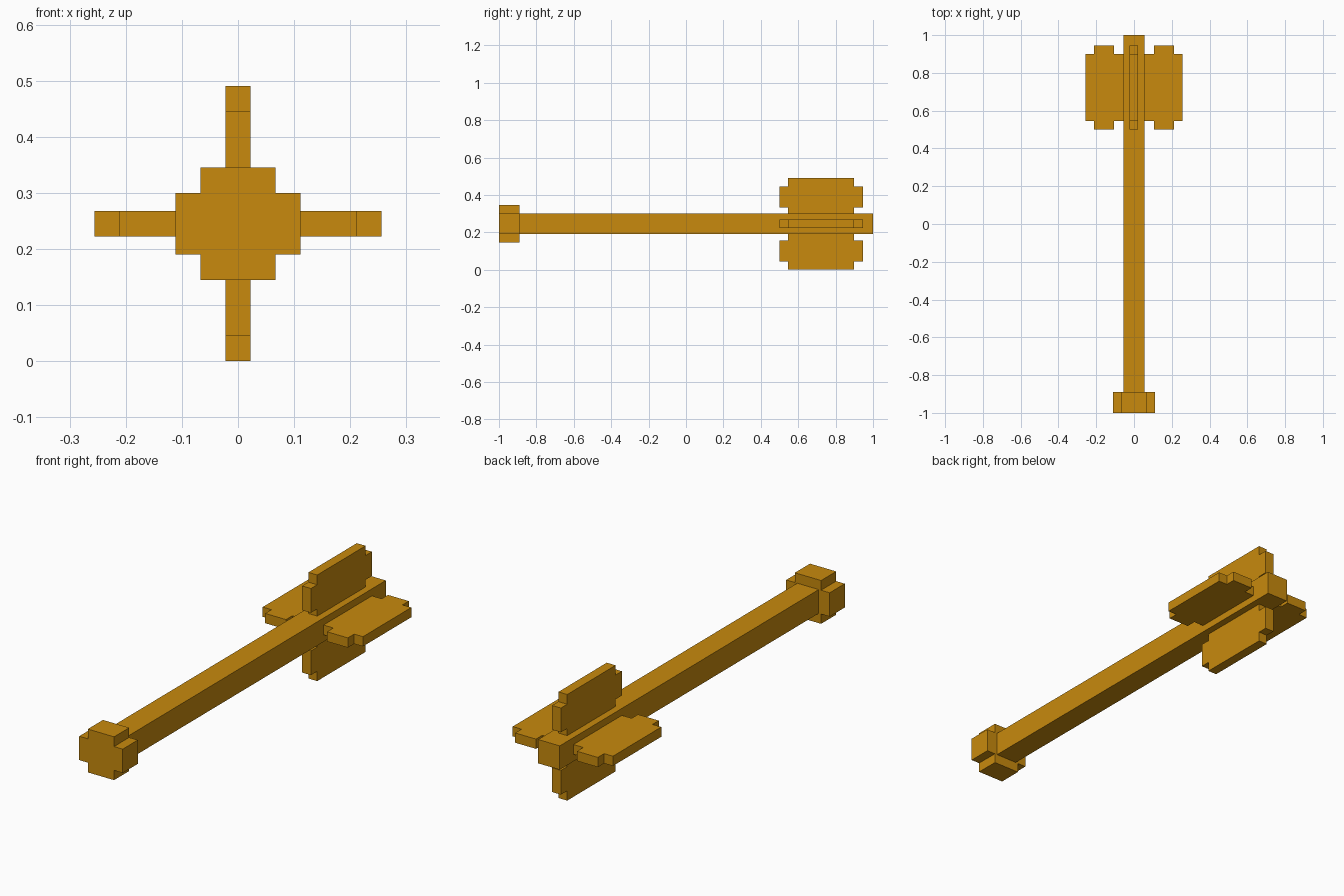
import bpy
import bmesh
from mathutils import Matrix, Vector

cube = bpy.data.objects.get("Cube")
if cube:
    bpy.data.objects.remove(cube, do_unlink=True)

# Single golden wood colour
gold = bpy.data.materials.new("golden_wood")
gold.use_nodes = True
colour = (0.58, 0.255, 0.004, 1)
gold.diffuse_color = colour
gold.node_tree.nodes["Principled BSDF"].inputs["Base Color"].default_value = colour

AXIS_Z = 0.245   # height of the shaft's centre line


def prism(name, outline, direction, matrix=Matrix()):
    """Extrude a closed outline of 3D points along a direction."""
    bm = bmesh.new()
    face = bm.faces.new([bm.verts.new(p) for p in outline])
    grown = bmesh.ops.extrude_face_region(bm, geom=[face], use_keep_orig=True)
    moved = [v for v in grown["geom"] if isinstance(v, bmesh.types.BMVert)]
    bmesh.ops.translate(bm, verts=moved, vec=Vector(direction))
    bmesh.ops.transform(bm, matrix=matrix, verts=bm.verts)
    bmesh.ops.recalc_face_normals(bm, faces=bm.faces)
    mesh = bpy.data.meshes.new(name)
    bm.to_mesh(mesh)
    bm.free()
    mesh.materials.append(gold)
    obj = bpy.data.objects.new(name, mesh)
    obj.location.z = AXIS_Z
    bpy.context.collection.objects.link(obj)
    return obj


# Square shaft
s = 0.055
prism("shaft", [(-s, -0.89, -s), (s, -0.89, -s), (s, -0.89, s), (-s, -0.89, s)],
      (0, 1.89, 0))

# Cross-shaped head: one quarter of the outline, mirrored around
wide, tall, inner = 0.111, 0.1, 0.067
quarter = [(wide, s), (inner, s), (inner, tall)]
half = quarter + [(-x, z) for x, z in reversed(quarter)]
cross = half + [(-x, -z) for x, z in half]
prism("head", [(x, -1, z) for x, z in cross], (0, 0.11, 0))


# Stepped fins: narrow root, wide middle, narrow tip
def fin(name, start, end, tip, angle):
    front, back, step = 0.5, 0.945, 0.046
    edge = [(0.05, step), (start, step), (start, 0), (end, 0), (end, step), (tip, step)]
    outline = [(r, front + d) for r, d in edge]
    outline += [(r, back - d) for r, d in reversed(edge)]
    t = 0.0225
    prism(name, [(r, y, -t) for r, y in outline], (0, 0, 2 * t),
          Matrix.Rotation(angle, 4, "Y"))


quarter_turn = 1.570796
for i, name in enumerate(["left_fin", "bottom_fin", "right_fin", "top_fin"]):
    if i % 2 == 0:
        fin(name, 0.105, 0.211, 0.256, i * quarter_turn)
    else:
        fin(name, 0.088, 0.2, 0.245, i * quarter_turn)
